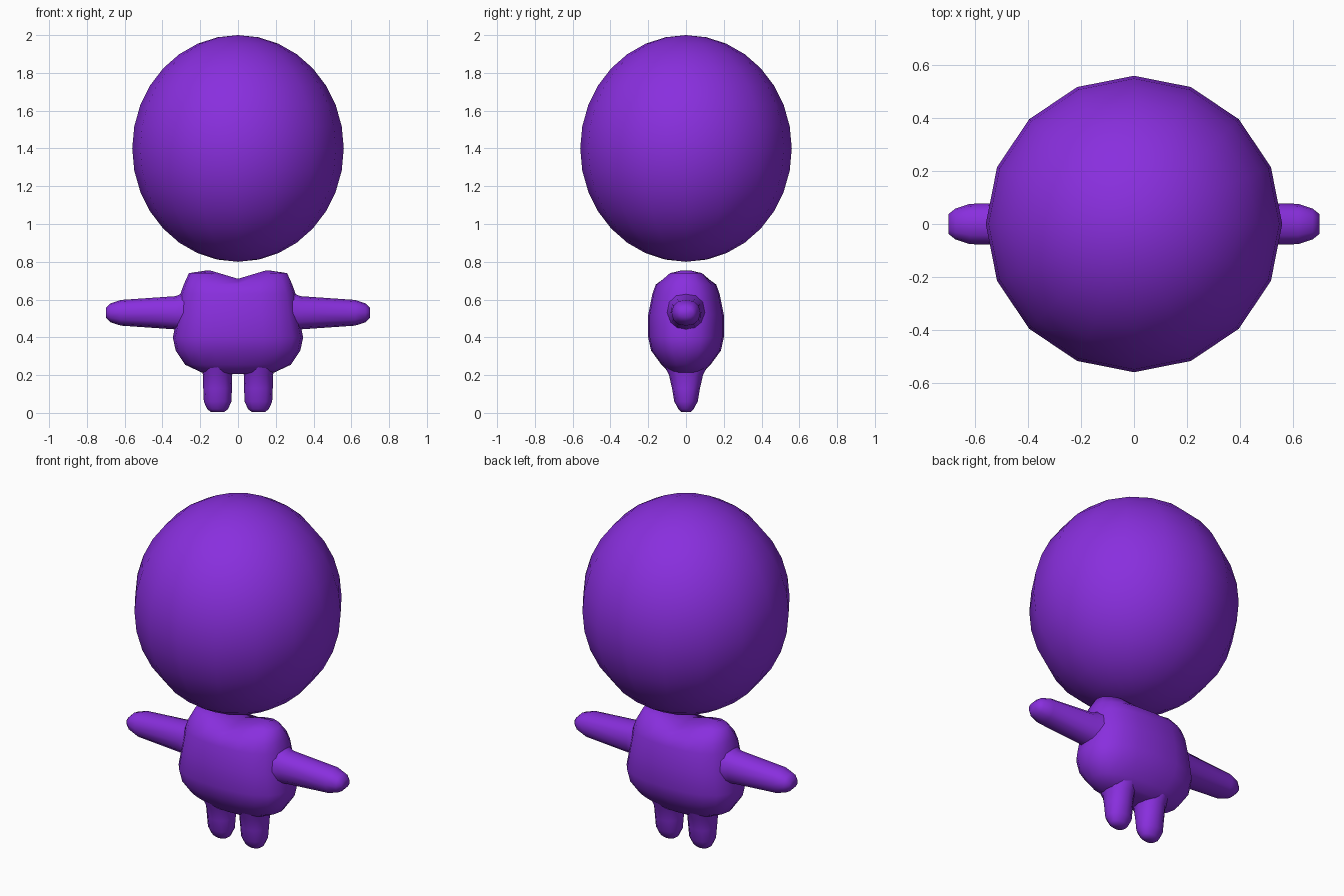
import bpy
import bmesh
from math import cos, sin, tau
from mathutils import Vector

cube = bpy.data.objects.get("Cube")
if cube:
    bpy.data.objects.remove(cube)

COLOUR = (0.25, 0.028, 0.73, 1)
purple = bpy.data.materials.new("purple")
purple.use_nodes = True
purple.diffuse_color = COLOUR
shader = purple.node_tree.nodes["Principled BSDF"]
shader.inputs["Base Color"].default_value = COLOUR
shader.inputs["Roughness"].default_value = 0.7


def finish(name, bm):
    bmesh.ops.recalc_face_normals(bm, faces=bm.faces)
    for face in bm.faces:
        face.smooth = True
    mesh = bpy.data.meshes.new(name)
    bm.to_mesh(mesh)
    bm.free()
    mesh.materials.append(purple)
    obj = bpy.data.objects.new(name, mesh)
    bpy.context.collection.objects.link(obj)
    return obj


def soft(value, power):
    return abs(value) ** (2 / power) * (1 if value > 0 else -1)


def loft(rings, sides, power, place):
    """Skin rounded cross-sections (distance, half width, half depth), capped at both ends."""
    bm = bmesh.new()
    loops = []
    for dist, a, b in rings:
        angles = [tau * i / sides for i in range(sides)]
        loops.append([bm.verts.new(place(dist, a * soft(cos(t), power), b * soft(sin(t), power)))
                      for t in angles])
    for low, high in zip(loops, loops[1:]):
        for i in range(sides):
            j = (i + 1) % sides
            bm.faces.new((low[i], low[j], high[j], high[i]))
    for loop, ring in ((loops[0], rings[0]), (loops[-1], rings[-1])):
        centre = bm.verts.new(place(ring[0], 0, 0))
        for i in range(sides):
            bm.faces.new((loop[i], loop[(i + 1) % sides], centre))
    return bm


# Head: slightly tall sphere floating above the body
bm = bmesh.new()
bmesh.ops.create_uvsphere(bm, u_segments=16, v_segments=16, radius=1)
bmesh.ops.scale(bm, vec=Vector((0.56, 0.56, 0.6)), verts=bm.verts)
bmesh.ops.translate(bm, vec=Vector((0, 0, 1.4)), verts=bm.verts)
finish("head", bm)

# Body: plump torso with a shallow valley across the neck
torso = [(0.205, 0.10, 0.05), (0.213, 0.19, 0.09), (0.255, 0.28, 0.13), (0.33, 0.33, 0.185),
         (0.40, 0.345, 0.20), (0.52, 0.32, 0.20), (0.63, 0.305, 0.178), (0.68, 0.287, 0.16),
         (0.74, 0.26, 0.10), (0.755, 0.16, 0.06)]


def place_torso(z, x, y):
    dip = max(0, 1 - abs(x) / 0.15) * 0.045 if z > 0.7 else 0
    return (x, y, z - dip)


finish("body", loft(torso, 20, 2.5, place_torso))

# Limbs: one of each per side, overlapping the torso
arm = [(0.20, 0.11, 0.12), (0.29, 0.10, 0.105), (0.33, 0.085, 0.088), (0.62, 0.076, 0.068),
       (0.675, 0.058, 0.05), (0.70, 0.038, 0.025)]
leg = [(0.005, 0.035, 0.025), (0.02, 0.055, 0.04), (0.06, 0.073, 0.062), (0.13, 0.076, 0.074),
       (0.20, 0.077, 0.09), (0.25, 0.09, 0.115), (0.30, 0.10, 0.13)]
for side, s in (("left", 1), ("right", -1)):
    finish(side + "_arm", loft(arm, 12, 2.3, lambda d, y, z: (s * d, y, 0.53 + z)))
    finish(side + "_leg", loft(leg, 12, 2.2, lambda d, x, y: (s * (0.108 + x), y, max(d, 0))))
